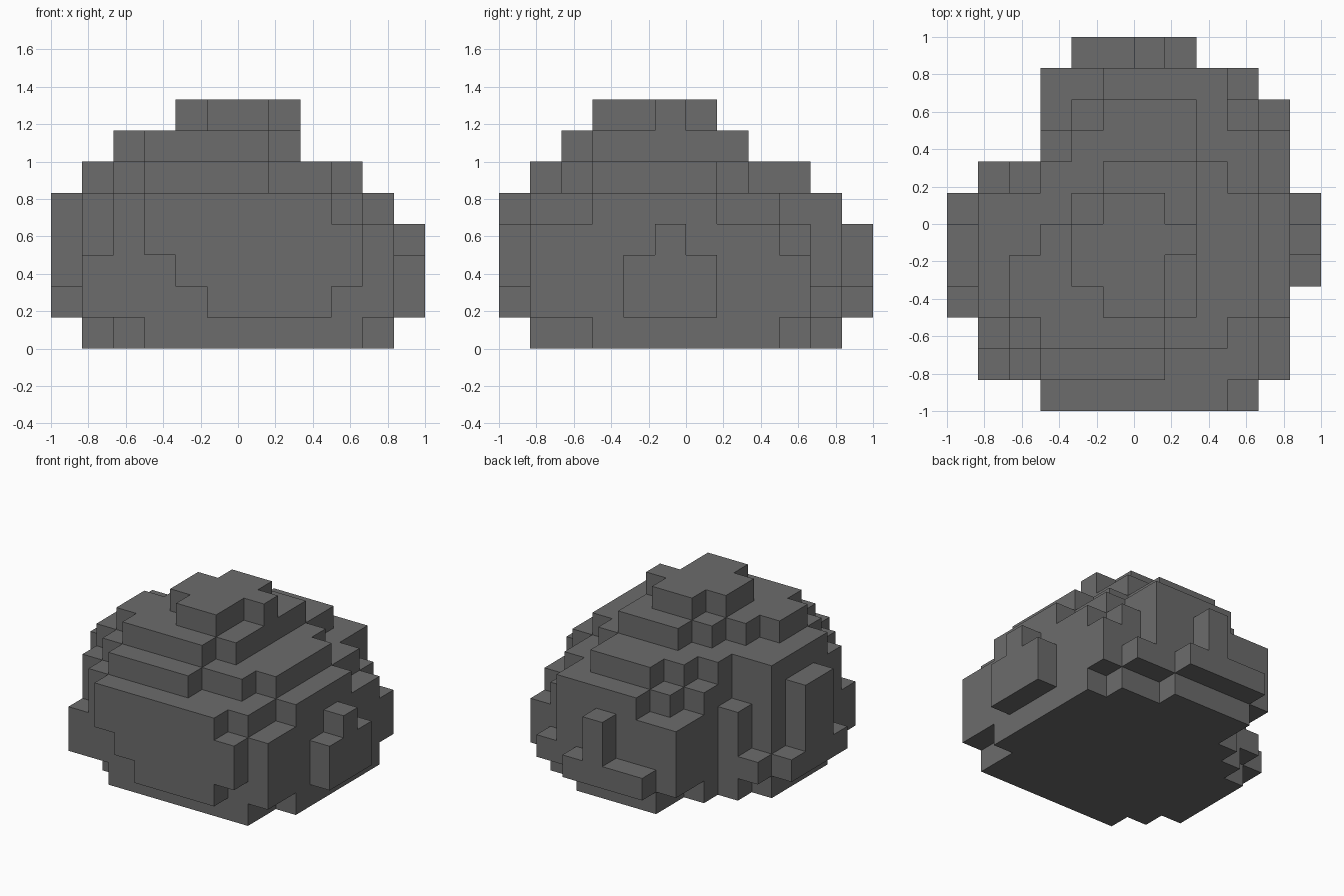
import bpy
import bmesh
from mathutils import Vector

cube = bpy.data.objects.get("Cube")
if cube:
    bpy.data.objects.remove(cube, do_unlink=True)

U = 1 / 6  # edge length of one block
cells = set()


def add_box(x0, x1, y0, y1, z0, z1):
    """Fill a box of blocks."""
    cells.update((x, y, z) for x in range(x0, x1)
                 for y in range(y0, y1) for z in range(z0, z1))


def add_layer(z, y, rows):
    """Fill one course from front to back; each row is (x start, x end, depth)."""
    for x0, x1, depth in rows:
        add_box(x0, x1, y, y + depth, z, z + 1)
        y += depth


# Stacked courses of the boulder, from the ground up
add_layer(0, -5, [(-3, 4, 1), (-4, 4, 1), (-5, 5, 4), (-4, 5, 1),
                  (-3, 5, 1), (-2, 4, 1), (-2, 2, 1)])
add_layer(1, -5, [(-5, 5, 7), (-3, 5, 2), (-3, 4, 1)])
add_layer(2, -5, [(-5, 5, 6), (-4, 5, 1), (-3, 5, 2), (-3, 3, 1)])
add_layer(3, -5, [(-4, 5, 1), (-5, 5, 5), (-4, 5, 1), (-3, 5, 1),
                  (-3, 4, 1), (-3, 3, 1)])
add_layer(4, -5, [(-4, 4, 1), (-5, 4, 1), (-5, 5, 4), (-3, 4, 2),
                  (-2, 3, 1), (-1, 3, 1)])
add_layer(5, -5, [(-3, 1, 1), (-4, 3, 1), (-5, 4, 4), (-3, 3, 1),
                  (-2, 2, 1), (-1, 2, 1)])
add_layer(6, -4, [(-3, 1, 1), (-4, 2, 2), (-3, 2, 1), (-2, 2, 1), (-1, 2, 1)])
add_layer(7, -3, [(-1, 1, 1), (-2, 1, 1), (-2, 2, 1), (-1, 1, 1)])

# Front bulge
for z, x0, x1 in [(1, -1, 3), (2, -2, 4), (3, -3, 4), (4, -3, 3)]:
    add_box(x0, x1, -6, -5, z, z + 1)

# Left bump
add_box(5, 6, -2, 1, 1, 3)
add_box(5, 6, -1, 0, 3, 4)

# Right bump
add_box(-6, -5, -3, 1, 1, 2)
add_box(-6, -5, -2, 0, 2, 5)

# Back ledge with its upright
add_box(-2, 2, 5, 6, 1, 2)
add_box(0, 1, 5, 6, 2, 4)

# Outer skin of the filled blocks
bm = bmesh.new()
corners = {}


def corner(p):
    if p not in corners:
        corners[p] = bm.verts.new(Vector(p) * U)
    return corners[p]


for cell in sorted(cells):
    for axis in range(3):
        a, b = (axis + 1) % 3, (axis + 2) % 3
        for side in (0, 1):
            neighbour = list(cell)
            neighbour[axis] += 2 * side - 1
            if tuple(neighbour) in cells:
                continue
            quad = []
            for i, j in ((0, 0), (1, 0), (1, 1), (0, 1)):
                p = list(cell)
                p[axis] += side
                p[a] += i
                p[b] += j
                quad.append(corner(tuple(p)))
            bm.faces.new(quad if side else quad[::-1])

# Merge flat neighbouring faces
bmesh.ops.dissolve_limit(bm, angle_limit=0.01, verts=bm.verts[:], edges=bm.edges[:])

mesh = bpy.data.meshes.new("boulder")
bm.to_mesh(mesh)
bm.free()

# Stone colour
stone = bpy.data.materials.new("dark grey stone")
stone.use_nodes = True
grey = (0.15, 0.15, 0.15, 1)
stone.diffuse_color = grey
stone.node_tree.nodes["Principled BSDF"].inputs["Base Color"].default_value = grey
mesh.materials.append(stone)

boulder = bpy.data.objects.new("boulder", mesh)
bpy.context.collection.objects.link(boulder)
